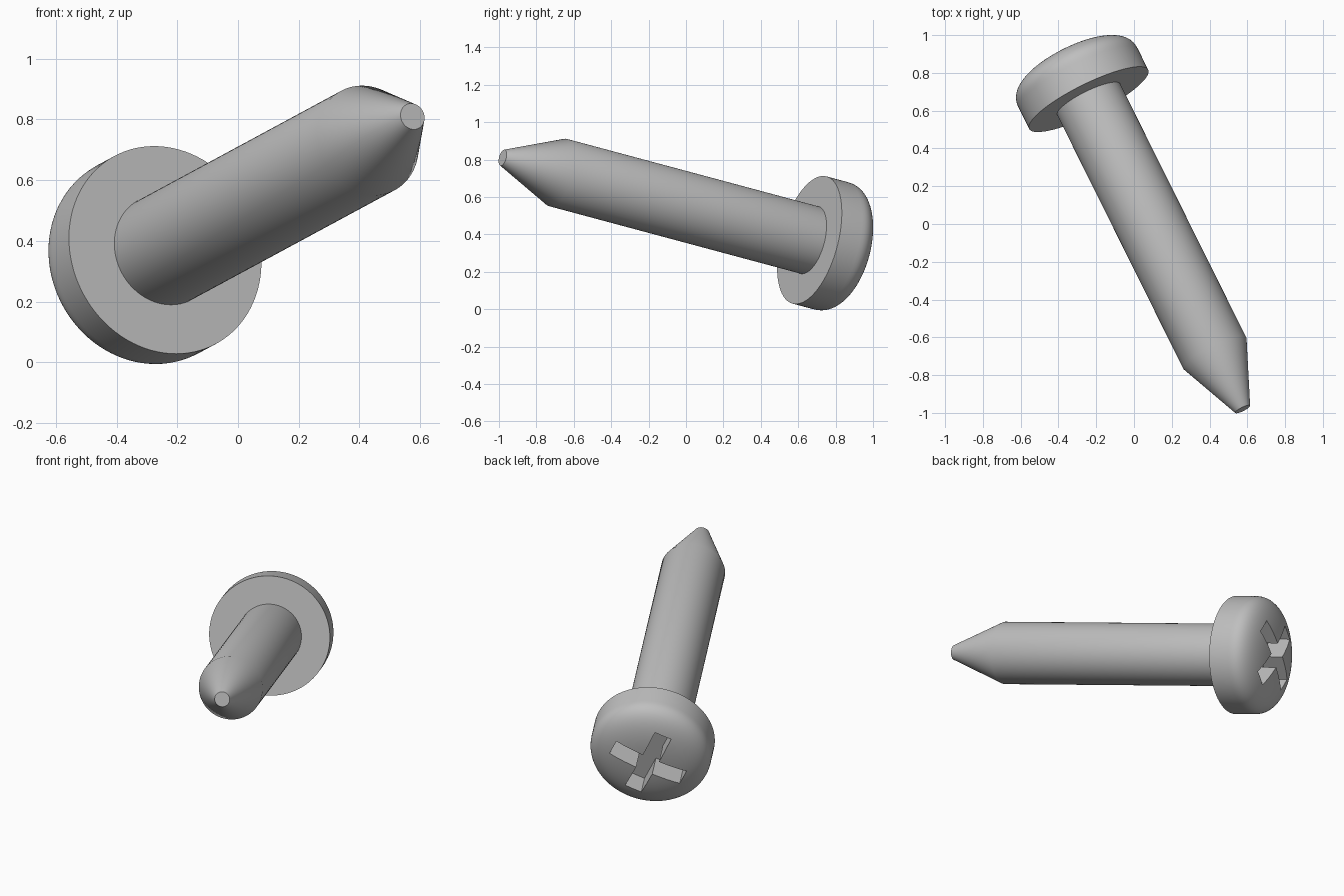
import bpy, bmesh, math
from mathutils import Matrix, Vector

cube = bpy.data.objects.get("Cube")
if cube:
    bpy.data.objects.remove(cube, do_unlink=True)

# Single plain metal colour
steel = bpy.data.materials.new("grey_steel")
steel.use_nodes = True
colour = (0.52, 0.52, 0.52, 1)
steel.diffuse_color = colour
steel.node_tree.nodes["Principled BSDF"].inputs["Base Color"].default_value = colour

# Screw frame: origin under the head, local z out through the head
axis = Vector((-0.4326, 0.8705, -0.2335)).normalized()
side = Vector((0.895, 0.445, 0)).normalized()
side = (side - axis * side.dot(axis)).normalized()
frame = Matrix((side, axis.cross(side), axis)).transposed().to_4x4()
frame.translation = (-0.24, 0.66, 0.37)
upward = Vector((0, 0, 1)) - axis * axis.z
turn = math.radians(25) * (1 if axis.cross(side).dot(upward) > 0 else -1)


def finish(name, bm):
    bmesh.ops.remove_doubles(bm, verts=bm.verts, dist=0.0001)
    bmesh.ops.recalc_face_normals(bm, faces=bm.faces)
    mesh = bpy.data.meshes.new(name)
    bm.to_mesh(mesh)
    bm.free()
    mesh.materials.append(steel)
    obj = bpy.data.objects.new(name, mesh)
    bpy.context.collection.objects.link(obj)
    obj.matrix_world = frame
    return obj


def lathe(name, profile, steps=96):
    bm = bmesh.new()
    verts = [bm.verts.new((r, 0, z)) for r, z in profile]
    edges = [bm.edges.new(pair) for pair in zip(verts, verts[1:])]
    bmesh.ops.spin(bm, geom=verts + edges, cent=(0, 0, 0), axis=(0, 0, 1),
                   angle=math.tau, steps=steps, use_merge=False)
    return finish(name, bm)


# Pan head: flat underside, straight rim, rounded dome
head_radius, rim, dome = 0.352, 0.125, 0.15
profile = [(0, 0), (head_radius, 0)]
for i in range(24):
    t = math.pi / 2 * i / 24
    profile.append((head_radius * math.cos(t) ** 0.8, rim + dome * math.sin(t) ** 0.8))
profile.append((0, rim + dome))
head = lathe("screw_head", profile)

# Shank with a blunt conical tip
shank = lathe("shank", [(0, 0.02), (0.186, 0.02), (0.186, -1.544), (0.044, -1.884), (0, -1.884)])

# Cross-shaped drive recess cut into the dome
arm, half, floor, top = 0.222, 0.051, 0.125, 0.4
bm = bmesh.new()
outline = []
for k in range(4):
    spin = Matrix.Rotation(turn + k * math.pi / 2, 3, "Z")
    outline += [spin @ Vector(p) for p in ((arm, -half, floor), (arm, half, floor), (half, half, floor))]
face = bm.faces.new([bm.verts.new(p) for p in outline])
raised = bmesh.ops.extrude_face_region(bm, geom=[face])["geom"]
bmesh.ops.translate(bm, vec=(0, 0, top - floor),
                    verts=[v for v in raised if isinstance(v, bmesh.types.BMVert)])
cutter = finish("recess_cutter", bm)
cutter.hide_render = True

cut = head.modifiers.new("drive_recess", "BOOLEAN")
cut.operation = "DIFFERENCE"
cut.solver = "EXACT"
cut.object = cutter
bpy.ops.object.select_all(action="DESELECT")
bpy.context.view_layer.objects.active = head
head.select_set(True)
bpy.ops.object.modifier_apply(modifier=cut.name)
bpy.data.objects.remove(cutter, do_unlink=True)

# Smooth round surfaces, crisp rims
shank.select_set(True)
bpy.ops.object.shade_smooth_by_angle(angle=math.radians(30))
